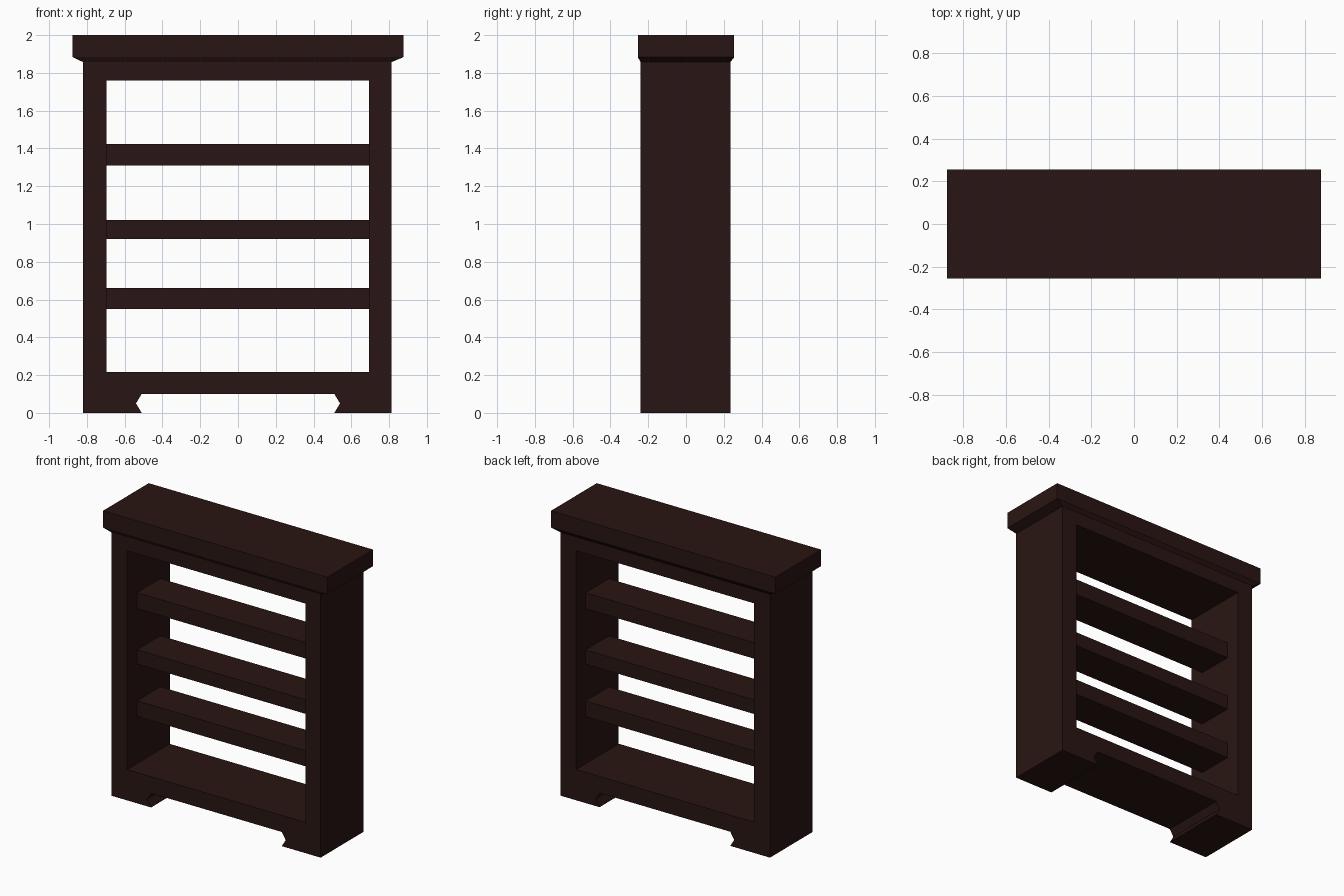
import bpy
import bmesh

if "Cube" in bpy.data.objects:
    bpy.data.objects.remove(bpy.data.objects["Cube"])

wood = bpy.data.materials.new("dark_wood")
wood.diffuse_color = (0.022, 0.0075, 0.0065, 1)
wood.use_nodes = True
wood.node_tree.nodes["Principled BSDF"].inputs["Base Color"].default_value = wood.diffuse_color


def finish(name, bm):
    bmesh.ops.recalc_face_normals(bm, faces=bm.faces[:])
    mesh = bpy.data.meshes.new(name)
    bm.to_mesh(mesh)
    bm.free()
    mesh.materials.append(wood)
    obj = bpy.data.objects.new(name, mesh)
    bpy.context.collection.objects.link(obj)
    return obj


def prism(name, loops, y0, y1):
    """Extrude front-view (x, z) outlines, inner loops being holes, from y0 to y1."""
    bm = bmesh.new()
    edges = []
    for loop in loops:
        verts = [bm.verts.new((x, y0, z)) for x, z in loop]
        edges += [bm.edges.new((a, b)) for a, b in zip(verts, verts[1:] + verts[:1])]
    bmesh.ops.triangle_fill(bm, edges=edges, use_beauty=True, normal=(0, -1, 0))
    new = bmesh.ops.extrude_face_region(bm, geom=bm.faces[:], use_keep_orig=True)["geom"]
    moved = [v for v in new if isinstance(v, bmesh.types.BMVert)]
    bmesh.ops.translate(bm, verts=moved, vec=(0, y1 - y0, 0))
    return finish(name, bm)


def rect(x0, x1, z0, z1):
    return [(x0, z0), (x1, z0), (x1, z1), (x0, z1)]


# Frame: open case with the notched foot cut-out along the bottom
outline = [(-0.82, 0), (-0.51, 0), (-0.54, 0.05), (-0.51, 0.10),
           (0.51, 0.10), (0.54, 0.05), (0.51, 0), (0.813, 0),
           (0.813, 1.86), (-0.82, 1.86)]
prism("frame", [outline, rect(-0.697, 0.693, 0.217, 1.76)], -0.24, 0.235)

# Shelves: shallower than the frame, ends set into the sides
for i, (z0, z1) in enumerate([(0.55, 0.66), (0.92, 1.02), (1.31, 1.423)]):
    prism(f"shelf_{i + 1}", [rect(-0.70, 0.70, z0, z1)], -0.13, 0.13)

# Top slab: stacked rectangles with a sloped underside
bm = bmesh.new()
rings = []
for x0, x1, y0, y1, z in [(-0.82, 0.813, -0.24, 0.235, 1.857),
                          (-0.875, 0.875, -0.255, 0.255, 1.883),
                          (-0.875, 0.875, -0.255, 0.255, 2.0)]:
    rings.append([bm.verts.new((x, y, z))
                  for x, y in ((x0, y0), (x1, y0), (x1, y1), (x0, y1))])
for low, high in zip(rings, rings[1:]):
    for i in range(4):
        j = (i + 1) % 4
        bm.faces.new((low[i], low[j], high[j], high[i]))
bm.faces.new(rings[0])
bm.faces.new(rings[-1])
finish("top_slab", bm)
